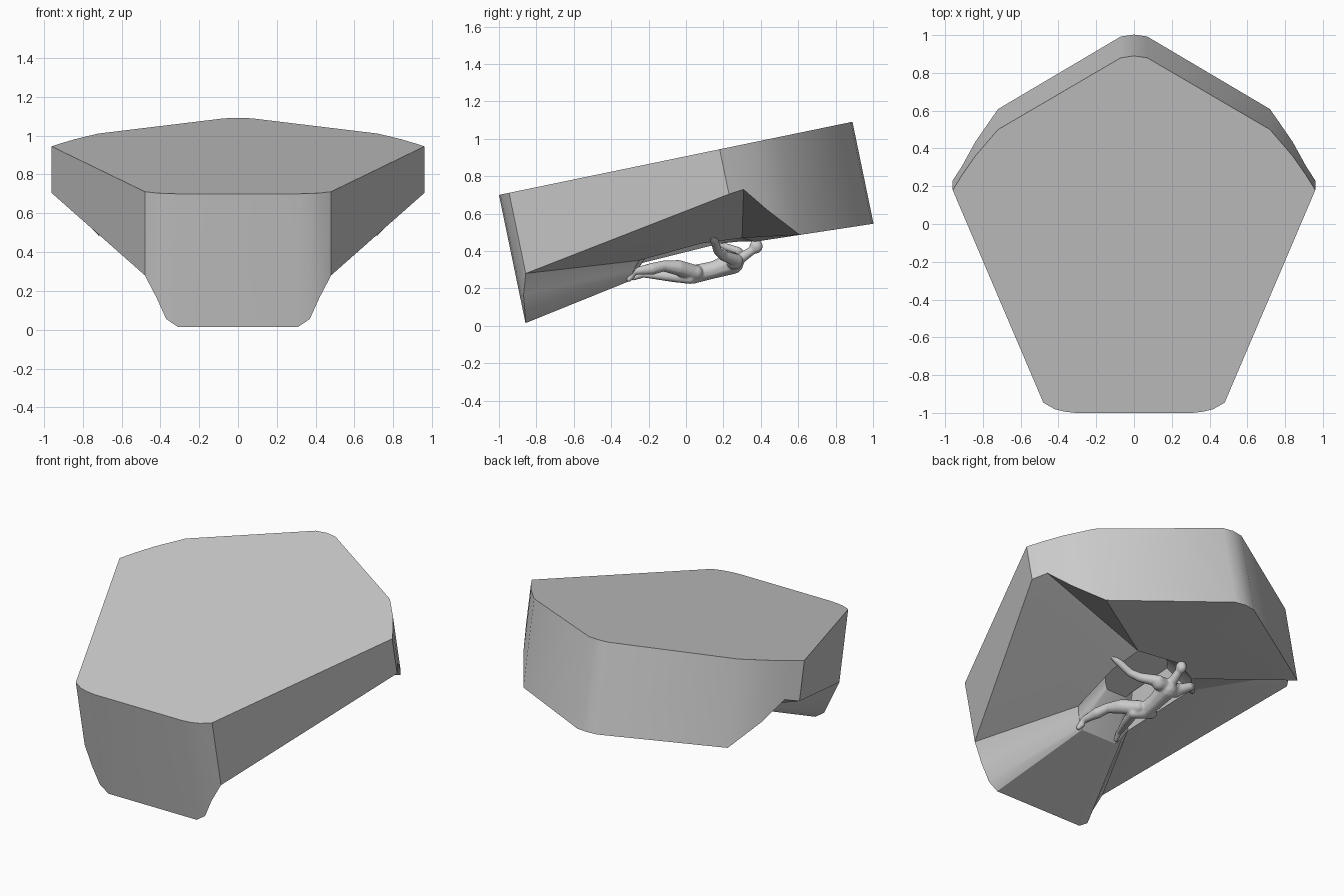
import bpy, bmesh, math
from mathutils import Vector

if "Cube" in bpy.data.objects:
    bpy.data.objects.remove(bpy.data.objects["Cube"], do_unlink=True)


def make_material(name, value):
    m = bpy.data.materials.new(name)
    m.use_nodes = True
    col = (value, value, value, 1)
    m.diffuse_color = col
    m.node_tree.nodes["Principled BSDF"].inputs["Base Color"].default_value = col
    return m


grey = make_material("plain grey", 0.6)


def add_object(name, bm):
    mesh = bpy.data.meshes.new(name)
    bm.to_mesh(mesh)
    bm.free()
    mesh.materials.append(grey)
    ob = bpy.data.objects.new(name, mesh)
    bpy.context.collection.objects.link(ob)
    return ob


# Rock block: tilted flat top, walls square to it, wall depth varies per corner
TILT = math.atan2(0.39, 1.885)
DOWN = Vector((0, math.sin(TILT), -math.cos(TILT)))

# half outline: x, y, wall depth, from back to front
half = [(0, .89, .556), (.07, .88, .556), (.72, .5, .535), (.84, .36, .37),
        (.91, .26, .236), (.96, .18, .245), (.48, -.946, .44),
        (.42, -.98, .55), (.37, -.993, .66), (.31, -1, .7)]

# rim of the hollow, one point per outline corner on each side
back, right_back = (-.03, .37, .45), (.22, .3, .47)
right_mid, right_front = (.23, .08, .44), (.21, -.25, .35)
right_rim = [back, back] + [right_back] * 3 + [right_mid, right_front,
             (.18, -.28, .3), (.16, -.29, .26), (.14, -.3, .24)]
left_back, left_mid, left_front = (-.2, .28, .45), (-.27, .18, .44), (-.17, -.26, .33)
left_rim = [back, back, left_back, left_back, left_mid, left_mid, left_front,
            (-.15, -.28, .29), (-.13, -.29, .26), (-.11, -.3, .24)]


def top_point(x, y):
    return Vector((x, y, .7 + (y + 1) * math.tan(TILT)))


top, low, rim = [], [], []
right_side = [(1, p, q) for p, q in zip(half, right_rim)]
left_side = [(-1, p, q) for p, q in zip(half, left_rim)][1:]
for side, (x, y, depth), q in right_side + left_side[::-1]:
    t = top_point(side * x, y)
    top.append(t)
    low.append(t + DOWN * depth)
    rim.append(Vector(q))
centre = sum(rim, Vector()) / len(rim)
roof = [centre.lerp(p, .55) + Vector((0, 0, .16)) for p in rim]

bm = bmesh.new()
rings = [[bm.verts.new(p) for p in ring] for ring in (top, low, rim, roof)]
bm.faces.new(rings[0])
bm.faces.new(rings[-1])
count = len(top)
for upper, lower in zip(rings, rings[1:]):
    for i in range(count):
        j = (i + 1) % count
        bm.faces.new((upper[i], upper[j], lower[j], lower[i]))
bmesh.ops.remove_doubles(bm, verts=bm.verts, dist=.0005)
bmesh.ops.recalc_face_normals(bm, faces=bm.faces)
block = add_object("rock_block", bm)

# Climber: limbs swept as chains of balls, merged into one smooth body
body = bmesh.new()


def ball(p, r, scale=(1, 1, 1)):
    made = bmesh.ops.create_icosphere(body, subdivisions=2, radius=r)["verts"]
    for v in made:
        v.co = Vector(p) + Vector(a * b for a, b in zip(v.co, scale))


def limb(points, steps=8):
    for a, b in zip(points, points[1:]):
        for k in range(steps + 1):
            f = k / steps
            ball(Vector(a[:3]).lerp(Vector(b[:3]), f), a[3] + (b[3] - a[3]) * f)


# torso, shoulders, hips
limb([(-.04, .06, .28, .05), (-.04, .15, .3, .048), (-.04, .25, .335, .06)])
limb([(-.1, .25, .35, .045), (.03, .26, .345, .045)])
limb([(-.08, .05, .285, .042), (.01, .05, .285, .042)])
# neck and head
limb([(-.04, .29, .36, .03), (-.04, .35, .4, .024)])
ball((-.04, .375, .425), .036, (.85, 1, 1.1))
# raised right arm and hand
limb([(.04, .27, .35, .036), (.12, .2, .375, .028), (.17, .17, .4, .024),
      (.25, .15, .46, .023), (.3, .135, .5, .014), (.33, .115, .53, .009)])
# left arm holding the rim
limb([(-.11, .26, .35, .036), (-.17, .29, .38, .027), (-.2, .28, .4, .022),
      (-.25, .22, .42, .021), (-.28, .19, .43, .012)])
# stretched right leg and foot
limb([(.01, .04, .285, .045), (.06, -.04, .31, .043), (.1, -.12, .32, .03),
      (.125, -.18, .305, .033), (.15, -.28, .29, .019), (.16, -.305, .25, .016)])
limb([(.15, -.29, .265, .018), (.15, -.31, .325, .012)])
# bent left leg and foot
limb([(-.07, .06, .28, .043), (-.02, .045, .265, .04), (.02, .02, .253, .03),
      (-.02, -.08, .265, .031), (-.08, -.23, .275, .018), (-.1, -.28, .255, .014)])

climber = add_object("climber", body)
remesh = climber.modifiers.new("merge", "REMESH")
remesh.mode = "VOXEL"
remesh.voxel_size = .006
smooth = climber.modifiers.new("soften", "SMOOTH")
smooth.iterations = 4

bpy.ops.object.select_all(action="DESELECT")
for ob, angle in ((block, 28), (climber, 80)):
    ob.select_set(True)
    bpy.context.view_layer.objects.active = ob
    if ob is block:
        bpy.ops.object.shade_smooth_by_angle(angle=math.radians(angle))
    else:
        remesh.use_smooth_shade = True
    ob.select_set(False)
